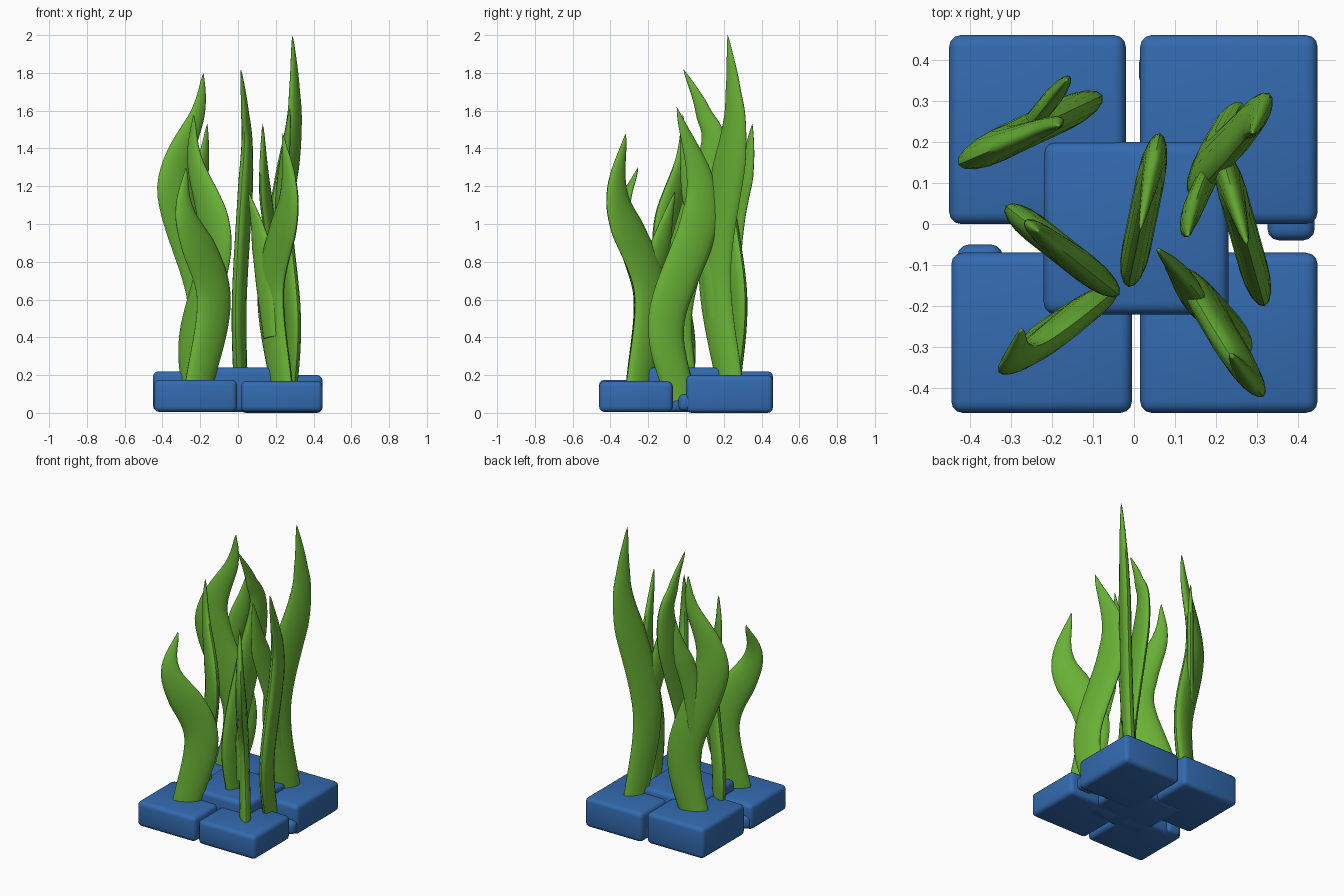
import bpy, bmesh, math
from mathutils import Vector

if "Cube" in bpy.data.objects:
    bpy.data.objects.remove(bpy.data.objects["Cube"])


def material(name, rgb):
    m = bpy.data.materials.new(name)
    m.diffuse_color = (*rgb, 1)
    m.use_nodes = True
    m.node_tree.nodes["Principled BSDF"].inputs["Base Color"].default_value = m.diffuse_color
    return m


BLUE = material("stone_blue", (0.033, 0.145, 0.43))
GREEN = material("weed_green", (0.14, 0.44, 0.036))


def finish(bm, name, mat):
    bmesh.ops.recalc_face_normals(bm, faces=bm.faces)
    me = bpy.data.meshes.new(name)
    bm.to_mesh(me)
    bm.free()
    me.materials.append(mat)
    ob = bpy.data.objects.new(name, me)
    bpy.context.collection.objects.link(ob)
    bpy.ops.object.select_all(action='DESELECT')
    ob.select_set(True)
    bpy.context.view_layer.objects.active = ob
    return ob


def block(name, x0, x1, y0, y1, z0, z1, r=0.028):
    """Box with rounded edges"""
    bm = bmesh.new()
    bmesh.ops.create_cube(bm, size=1)
    for v in bm.verts:
        v.co = Vector(((x0 + x1) / 2 + v.co.x * (x1 - x0),
                       (y0 + y1) / 2 + v.co.y * (y1 - y0),
                       (z0 + z1) / 2 + v.co.z * (z1 - z0)))
    bmesh.ops.bevel(bm, geom=bm.edges[:], offset=r, segments=3,
                    profile=0.5, affect='EDGES')
    finish(bm, name, BLUE)
    bpy.ops.object.shade_smooth_by_angle(angle=math.radians(35))


def curve_points(pts, steps):
    """Smooth path through (sway, height, lean) points"""
    p = [Vector(q) for q in pts]
    p = [2 * p[0] - p[1]] + p + [2 * p[-1] - p[-2]]
    out = []
    for i in range(1, len(p) - 2):
        a, b, c, d = p[i - 1:i + 3]
        for k in range(steps):
            t = k / steps
            out.append(0.5 * (2 * b + (c - a) * t
                              + (2 * a - 5 * b + 4 * c - d) * t ** 2
                              + (3 * b - a - 3 * c + d) * t ** 3))
    return out + [p[-2]]


def blade(name, anchor, direction, width, pts, thick=0.07, sides=16):
    """Wavy leaf swept mostly in one vertical plane, tapering to a point"""
    u = Vector((*direction, 0)).normalized()
    n = Vector((-u.y, u.x, 0))
    path = curve_points([(*q, 0)[:3] for q in pts], 12)
    base = Vector((*anchor, 0))
    z0, z1 = path[0].y, path[-1].y
    bm = bmesh.new()
    rings = []
    for i, q in enumerate(path[:-1]):
        tan = (path[i + 1] - path[max(i - 1, 0)]).normalized()
        side = u * tan.y - Vector((0, 0, tan.x))
        t = (q.y - z0) / (z1 - z0)
        taper = min(1, max(0, (1 - t) / 0.36)) ** 0.78
        w = width / 2 * (0.88 + 0.27 * math.sin(math.pi * t)) * taper
        h = thick / 2 * taper ** 0.8
        c = base + u * q.x + n * q.z + Vector((0, 0, q.y))
        rings.append([bm.verts.new(c + side * w * math.cos(a) + n * h * math.sin(a))
                      for a in (2 * math.pi * k / sides for k in range(sides))])
    for r0, r1 in zip(rings, rings[1:]):
        for k in range(sides):
            j = (k + 1) % sides
            bm.faces.new((r0[k], r0[j], r1[j], r1[k]))
    q = path[-1]
    tip = bm.verts.new(base + u * q.x + n * q.z + Vector((0, 0, q.y)))
    for k in range(sides):
        bm.faces.new((rings[-1][k], rings[-1][(k + 1) % sides], tip))
    bm.faces.new(rings[0])
    finish(bm, name, GREEN)
    bpy.ops.object.shade_smooth_by_angle(angle=math.radians(50))


# Stone base: four corner blocks, a raised middle and small stones in the gaps
block("back_left_stone", -0.45, -0.02, 0.0, 0.46, 0.01, 0.22)
block("back_right_stone", 0.015, 0.447, 0.0, 0.46, 0.0, 0.20)
block("front_left_stone", -0.445, -0.005, -0.46, -0.07, 0.005, 0.175)
block("front_right_stone", 0.015, 0.447, -0.46, -0.07, 0.005, 0.168)
block("middle_stone", -0.22, 0.23, -0.22, 0.20, 0.005, 0.24)
block("right_gap_stone", 0.325, 0.44, -0.04, 0.08, 0.01, 0.10)
block("left_gap_stone", -0.43, -0.32, -0.16, -0.05, 0.01, 0.10)
block("back_gap_stone", 0.012, 0.10, 0.33, 0.42, 0.01, 0.10)

# Tall leaves: anchor, sway direction, width, (sway, height, lean) path
blade("front_left_leaf", (-0.2, -0.26), (0.84, 0.54), 0.185,
      [(-0.02, 0.1), (0.085, 0.62), (-0.1, 1.04, -0.015), (-0.06, 1.3, 0.045)])
blade("left_leaf", (-0.18, -0.06), (0.79, -0.62), 0.18,
      [(-0.06, 0.08), (-0.07, 0.4), (0.08, 0.9), (-0.06, 1.33), (-0.07, 1.58)])
blade("middle_leaf", (0.025, 0.035), (0.2, 0.98), 0.18,
      [(-0.06, 0.15), (-0.09, 0.6), (0.108, 1.34), (0.055, 1.6), (-0.05, 1.82)])
blade("back_right_tall_leaf", (0.23, 0.22), (0.5, 0.866), 0.175,
      [(0.017, 0.1, 0.01), (-0.08, 0.75, 0.004), (0.055, 1.45, -0.035),
       (0.06, 1.72, -0.045), (0.03, 2.0, -0.05)])
blade("right_leaf", (0.27, -0.03), (-0.27, 0.96), 0.185,
      [(0.0, 0.07), (-0.075, 0.5), (0.12, 1.1), (-0.02, 1.62)])
blade("front_right_leaf", (0.215, -0.26), (0.62, -0.78), 0.185,
      [(0.01, 0.1, 0.02), (-0.08, 0.65, 0.01), (0.112, 1.12, -0.02),
       (0.06, 1.48, -0.02)])
blade("back_left_tall_leaf", (-0.25, 0.23), (0.9, 0.43), 0.195,
      [(0.0, 0.1), (0.085, 0.6), (-0.09, 1.2), (0.04, 1.6, -0.01),
       (0.065, 1.8, -0.02)], 0.08)

# Short leaves branching out of the tall ones
blade("back_right_short_leaf", (0.19, 0.14), (0.33, 0.945), 0.12,
      [(0.02, 0.5), (-0.01, 0.8), (-0.12, 1.2, 0.01), (-0.18, 1.53)], 0.05)
blade("front_right_short_leaf", (0.21, -0.23), (0.67, -0.74), 0.12,
      [(-0.03, 0.4, -0.02), (-0.07, 0.65, -0.02), (-0.14, 0.92), (-0.23, 1.17)], 0.05)
blade("back_left_short_leaf", (-0.27, 0.22), (0.63, 0.77), 0.11,
      [(0.03, 0.75), (0.06, 1.05), (0.14, 1.35), (0.17, 1.53)], 0.045)
